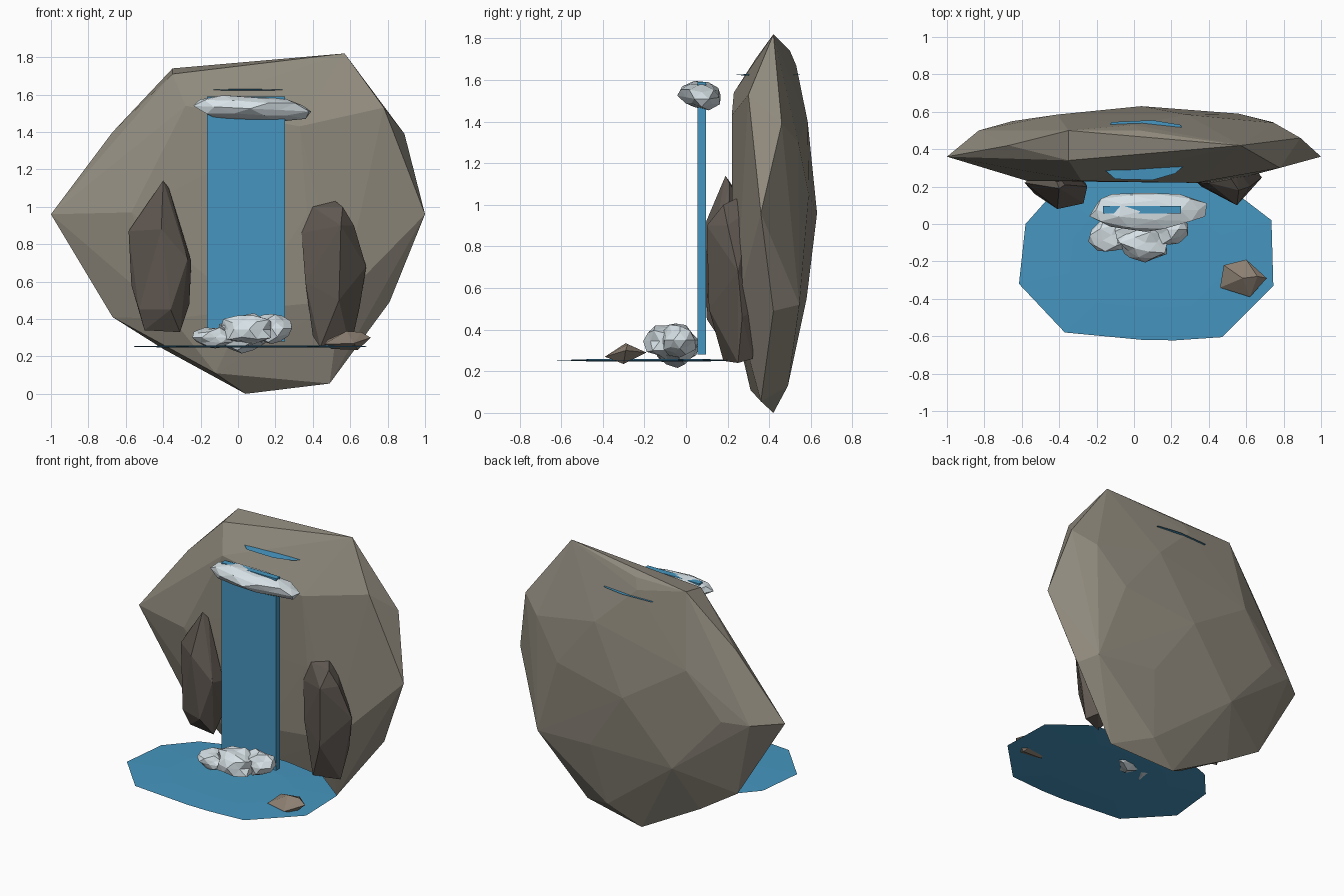
import bpy, bmesh, math, random
from mathutils import Vector

if "Cube" in bpy.data.objects:
    bpy.data.objects.remove(bpy.data.objects["Cube"])

random.seed(4)


def material(name, srgb):
    m = bpy.data.materials.new(name)
    lin = [((c / 255 + 0.055) / 1.055) ** 2.4 for c in srgb]
    m.diffuse_color = (*lin, 1)
    m.use_nodes = True
    m.node_tree.nodes["Principled BSDF"].inputs["Base Color"].default_value = m.diffuse_color
    return m


CLIFF = material("warm grey stone", (145, 139, 126))
DARK = material("dark brown stone", (97, 89, 82))
TAN = material("tan stone", (140, 127, 114))
WATER = material("blue water", (70, 150, 192))
FOAM = material("white foam", (224, 235, 240))


def finish(name, bm, mat):
    bmesh.ops.recalc_face_normals(bm, faces=bm.faces)
    me = bpy.data.meshes.new(name)
    bm.to_mesh(me)
    bm.free()
    me.materials.append(mat)
    ob = bpy.data.objects.new(name, me)
    bpy.context.collection.objects.link(ob)
    return ob


def faceted_rock(name, points, mat):
    """Flat-faced boulder wrapped around a few corner points."""
    bm = bmesh.new()
    for p in points:
        bm.verts.new(p)
    bmesh.ops.convex_hull(bm, input=bm.verts)
    loose = [v for v in bm.verts if not v.link_faces]
    bmesh.ops.delete(bm, geom=loose, context='VERTS')
    return finish(name, bm, mat)


def foam_blob(name, centre, size, rough=0.1, tilt=0.0):
    """Roughened low-poly ball."""
    bm = bmesh.new()
    bmesh.ops.create_icosphere(bm, subdivisions=2, radius=1)
    for v in bm.verts:
        d = v.co * (1 + random.uniform(-rough, rough))
        v.co = Vector((d.x * size[0], d.y * size[1], d.z * size[2] + tilt * d.x)) + Vector(centre)
    return finish(name, bm, FOAM)


def water_lens(name, outline, z, half):
    """Very flat faceted lens of water with a sharp rim."""
    cx = sum(p[0] for p in outline) / len(outline)
    cy = sum(p[1] for p in outline) / len(outline)
    points = [(x, y, z) for x, y in outline]
    for s in (-1, 1):
        points += [(cx + (x - cx) * .6, cy + (y - cy) * .6, z + s * half) for x, y in outline]
    return faceted_rock(name, points, WATER)


# Cliff: rim, then front wall, then rounded back
rim = [(-1, .36, .96), (-.67, .42, 1.40), (-.35, .50, 1.74), (.03, .50, 1.74),
       (.57, .42, 1.82), (.89, .46, 1.39), (1, .36, .96), (.81, .42, .49), (.74, .545, .52),
       (.49, .36, .055), (.04, .42, 0), (-.40, .42, .24), (-.67, .40, .41)]
front = [(-.35, .34, 1.71), (-.28, .23, 1.54), (.33, .22, 1.43), (.78, .30, 1.53),
         (-.57, .23, .97), (.37, .22, .96), (.04, .23, .45), (.55, .24, .50),
         (-.35, .27, .40), (-.12, .31, .11)]
back = [(.04, .63, .96), (.56, .59, 1.05), (-.41, .585, 1.25), (.28, .585, 1.40),
        (-.30, .58, .55), (.32, .58, .55), (-.65, .55, .95), (-.83, .50, .95),
        (0, .53, 1.67), (.25, .49, .13), (.75, .54, 1.3)]
cliff = faceted_rock("cliff", rim + front + back, CLIFF)

# Tall side rocks
faceted_rock("left_side_rock", [
    (-.40, .19, 1.14), (-.37, .21, 1.10), (-.25, .20, .71), (-.27, .11, .72), (-.26, .22, .48),
    (-.31, .18, .33), (-.50, .20, .34), (-.53, .16, .45), (-.57, .22, .58), (-.585, .22, .87),
    (-.41, .08, .88), (-.36, .10, .45), (-.45, .32, .95), (-.38, .33, .50)], DARK)
faceted_rock("right_side_rock", [
    (.52, .24, 1.03), (.40, .22, 1.0), (.56, .18, 1.0), (.34, .22, .86), (.36, .20, .60),
    (.40, .23, .31), (.44, .18, .25), (.60, .25, .24), (.65, .27, .46), (.685, .25, .68),
    (.62, .20, .90), (.55, .10, .90), (.54, .11, .50), (.54, .31, .98), (.60, .34, .50),
    (.56, .32, .26)], DARK)

# Small rock in the pool
faceted_rock("pool_rock", [
    (.48, -.22, .29), (.60, -.19, .29), (.71, -.29, .30), (.62, -.39, .27), (.46, -.34, .265),
    (.58, -.29, .335), (.66, -.28, .33), (.50, -.30, .24), (.64, -.30, .235)], TAN)

# Pool, spring on the cliff top, falling water
water_lens("pool", [(-.615, -.32), (-.37, -.58), (.05, -.62), (.22, -.622), (.47, -.605), (.745, -.33),
                    (.735, .02), (.50, .20), (.20, .25), (-.20, .26), (-.42, .18), (-.58, 0)], .253, .006)
water_lens("spring", [(-.18, .31), (-.10, .24), (.10, .235), (.22, .27), (.30, .34),
                      (.25, .53), (.10, .555), (-.12, .545), (-.18, .42)], 1.625, .004)
bm = bmesh.new()
bmesh.ops.create_cube(bm, size=1)
bmesh.ops.scale(bm, verts=bm.verts, vec=(.415, .04, 1.31))
bmesh.ops.translate(bm, verts=bm.verts, vec=(.0425, .075, .935))
finish("waterfall", bm, WATER)

# Foam at the crest and where the water lands
foam_blob("crest_foam", (.065, .075, 1.525), (.31, .105, .068), .15, -.015)
for i, (c, s) in enumerate([((-.12, -.06, .30), (.12, .10, .055)),
                            ((.06, -.10, .345), (.14, .10, .09)),
                            ((.18, -.03, .35), (.10, .085, .075)),
                            ((.02, -.04, .32), (.13, .10, .09))]):
    foam_blob(f"splash_foam_{i + 1}", c, s, .17)
